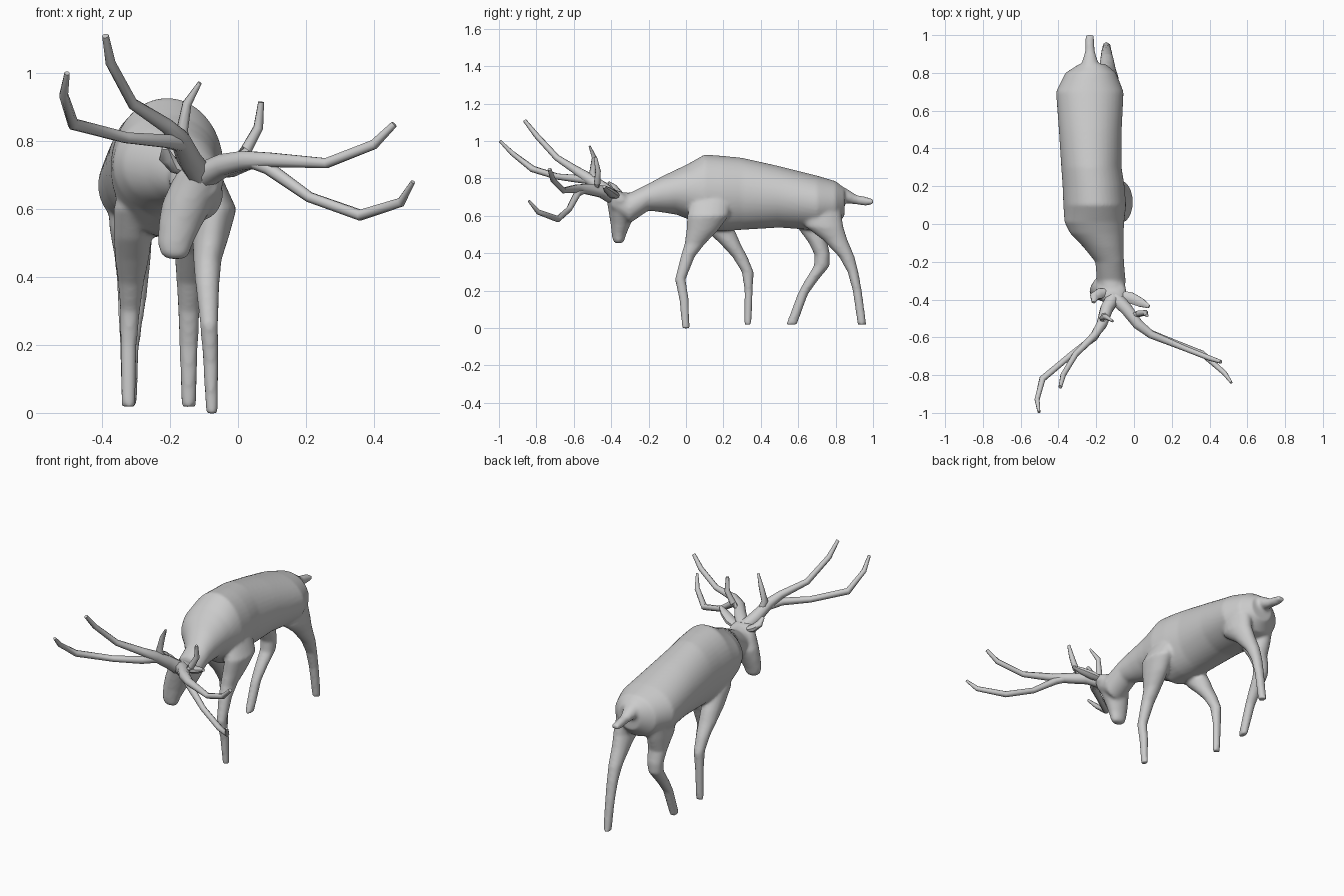
import bpy, bmesh, math
from mathutils import Vector

X, Y, Z = Vector((1, 0, 0)), Vector((0, 1, 0)), Vector((0, 0, 1))


def skin(name, rings, angle=50):
    """Bridge equal-sized rings of points into a closed smooth mesh."""
    bm = bmesh.new()
    loops = [[bm.verts.new(p) for p in ring] for ring in rings]
    n = len(loops[0])
    for a, b in zip(loops, loops[1:]):
        for i in range(n):
            j = (i + 1) % n
            bm.faces.new((a[i], a[j], b[j], b[i]))
    bm.faces.new(loops[0])
    bm.faces.new(loops[-1])
    bmesh.ops.recalc_face_normals(bm, faces=bm.faces)
    me = bpy.data.meshes.new(name)
    bm.to_mesh(me)
    bm.free()
    ob = bpy.data.objects.new(name, me)
    bpy.context.collection.objects.link(ob)
    bpy.ops.object.select_all(action='DESELECT')
    ob.select_set(True)
    bpy.context.view_layer.objects.active = ob
    bpy.ops.object.shade_smooth_by_angle(angle=math.radians(angle))
    return ob


def ellipse(c, u, v, ru, rv, n):
    return [c + u * ru * math.cos(t) + v * rv * math.sin(t)
            for t in (2 * math.pi * (i + .5) / n for i in range(n))]


def loft_y(name, sections, n=40):
    """Sections: y, x min, x max, z min, z max."""
    return skin(name, [ellipse(Vector(((a + b) / 2, y, (c + d) / 2)), X, Z,
                               (b - a) / 2, (d - c) / 2, n)
                       for y, a, b, c, d in sections])


def loft_z(name, sections, n=20):
    """Sections: z, x centre, x radius, y min, y max."""
    return skin(name, [ellipse(Vector((x, (a + b) / 2, z)), X, Y, r, (b - a) / 2, n)
                       for z, x, r, a, b in sections])


def tube(name, path, n=8, flat=1.0):
    """Path: x, y, z, radius, with rings square to the path."""
    pts = [Vector(p[:3]) for p in path]
    rings = []
    for i, p in enumerate(pts):
        t = (pts[min(i + 1, len(pts) - 1)] - pts[max(i - 1, 0)]).normalized()
        u = t.cross(Vector((.8, -.6, 0)) if abs(t.z) > .8 else Z).normalized()
        rings.append(ellipse(p, u, t.cross(u), path[i][3], path[i][3] * flat, n))
    return skin(name, rings)


# Trunk and neck
body = loft_y("body", [
    (-.40, -.165, -.055, .63, .735), (-.30, -.197, -.044, .56, .722),
    (-.20, -.205, -.053, .628, .772), (-.12, -.27, -.056, .617, .815),
    (-.05, -.338, -.055, .606, .848), (.01, -.368, -.052, .582, .877),
    (.10, -.374, -.042, .517, .928), (.20, -.378, -.05, .517, .92),
    (.30, -.385, -.066, .525, .91), (.50, -.398, -.065, .537, .865),
    (.70, -.413, -.055, .522, .815), (.80, -.363, -.095, .547, .785),
    (.847, -.29, -.15, .598, .748)])

# Tail
tail = loft_y("tail", [
    (.80, -.29, -.17, .66, .775), (.86, -.275, -.19, .667, .745),
    (.91, -.26, -.206, .66, .712), (.96, -.26, -.21, .653, .702),
    (1.0, -.258, -.21, .66, .69)], 16)

# Head, from crown down to muzzle
head = loft_z("head", [
    (.735, -.108, .04, -.43, -.36), (.71, -.11, .068, -.43, -.31),
    (.68, -.118, .078, -.424, -.28), (.62, -.145, .078, -.414, -.262),
    (.56, -.168, .066, -.404, -.294), (.50, -.184, .052, -.397, -.32),
    (.47, -.186, .044, -.392, -.328), (.453, -.182, .028, -.38, -.34)], 20)

# Legs, from the body down to the foot
leg_1 = loft_z("front_leg_right", [
    (.76, -.13, .025, .09, .16), (.69, -.09, .045, .03, .24),
    (.60, -.068, .064, .006, .23), (.52, -.08, .054, .002, .17),
    (.45, -.09, .042, -.008, .102), (.38, -.09, .036, -.029, .047),
    (.26, -.085, .027, -.059, -.002), (.15, -.08, .023, -.036, .016),
    (-.002, -.077, .018, -.021, .019)])
leg_2 = loft_z("front_leg_left", [
    (.70, -.29, .05, .06, .17), (.60, -.305, .062, .05, .22),
    (.51, -.31, .056, .12, .267), (.45, -.312, .05, .183, .292),
    (.38, -.315, .038, .248, .329), (.30, -.318, .03, .298, .362),
    (.20, -.322, .025, .313, .357), (.018, -.322, .021, .312, .35)])
leg_3 = loft_z("hind_leg_right", [
    (.68, -.17, .05, .68, .79), (.62, -.145, .062, .61, .83),
    (.54, -.135, .057, .64, .842), (.47, -.14, .047, .733, .864),
    (.38, -.143, .038, .818, .902), (.30, -.145, .032, .863, .922),
    (.20, -.145, .028, .891, .94), (.018, -.145, .022, .917, .965)])
leg_4 = loft_z("hind_leg_left", [
    (.68, -.30, .055, .62, .78), (.62, -.315, .068, .58, .80),
    (.54, -.315, .063, .593, .782), (.46, -.31, .054, .653, .757),
    (.39, -.31, .047, .688, .77), (.33, -.312, .042, .683, .767),
    (.25, -.317, .034, .633, .702), (.18, -.32, .028, .596, .652),
    (.018, -.32, .022, .535, .593)])

# Fuse trunk, head, tail and legs into one flowing skin
bpy.ops.object.select_all(action='DESELECT')
for ob in (body, tail, head, leg_1, leg_2, leg_3, leg_4):
    ob.select_set(True)
bpy.context.view_layer.objects.active = body
bpy.ops.object.join()
body.name = "body_head_and_legs"
remesh = body.modifiers.new("fuse", 'REMESH')
remesh.mode = 'VOXEL'
remesh.voxel_size = .009
remesh.use_smooth_shade = True
smooth = body.modifiers.new("soften", 'SMOOTH')
smooth.factor, smooth.iterations = .5, 7
for m in ("fuse", "soften"):
    bpy.ops.object.modifier_apply(modifier=m)
bpy.ops.object.shade_smooth()

# Ears
tube("ear_right", [(-.08, -.37, .70, .02), (-.02, -.39, .715, .032),
                   (.035, -.415, .735, .026), (.08, -.437, .755, .01)], flat=.7)
tube("ear_left", [(-.14, -.36, .705, .02), (-.185, -.37, .725, .03),
                  (-.21, -.385, .75, .026), (-.215, -.415, .78, .01)], flat=.7)

# Right antler: main beam, lower branch, brow tine
tube("antler_right_beam", [
    (-.10, -.39, .70, .04), (-.04, -.45, .73, .035), (.02, -.53, .743, .03),
    (.09, -.585, .745, .023), (.26, -.655, .735, .016), (.40, -.71, .79, .015),
    (.46, -.73, .85, .01)])
tube("antler_right_branch", [
    (.03, -.54, .745, .022), (.09, -.58, .72, .02), (.21, -.625, .635, .016),
    (.36, -.685, .582, .017), (.48, -.79, .62, .014), (.515, -.84, .68, .007)])
tube("antler_right_tine", [
    (-.01, -.48, .74, .018), (.025, -.475, .775, .018),
    (.06, -.47, .84, .015), (.068, -.485, .915, .009)])

# Left antler: main beam, outer branch, brow tine
tube("antler_left_beam", [
    (-.11, -.39, .70, .04), (-.145, -.45, .75, .036), (-.17, -.53, .805, .03),
    (-.21, -.59, .845, .022), (-.31, -.69, .91, .017), (-.375, -.80, 1.03, .015),
    (-.39, -.863, 1.11, .01)])
tube("antler_left_branch", [
    (-.16, -.51, .79, .024), (-.21, -.60, .80, .021), (-.33, -.69, .81, .017),
    (-.485, -.82, .85, .018), (-.513, -.93, .935, .014), (-.503, -.995, 1.0, .008)])
tube("antler_left_tine", [
    (-.15, -.48, .77, .02), (-.165, -.50, .83, .018),
    (-.15, -.49, .91, .014), (-.112, -.515, .972, .006)])
